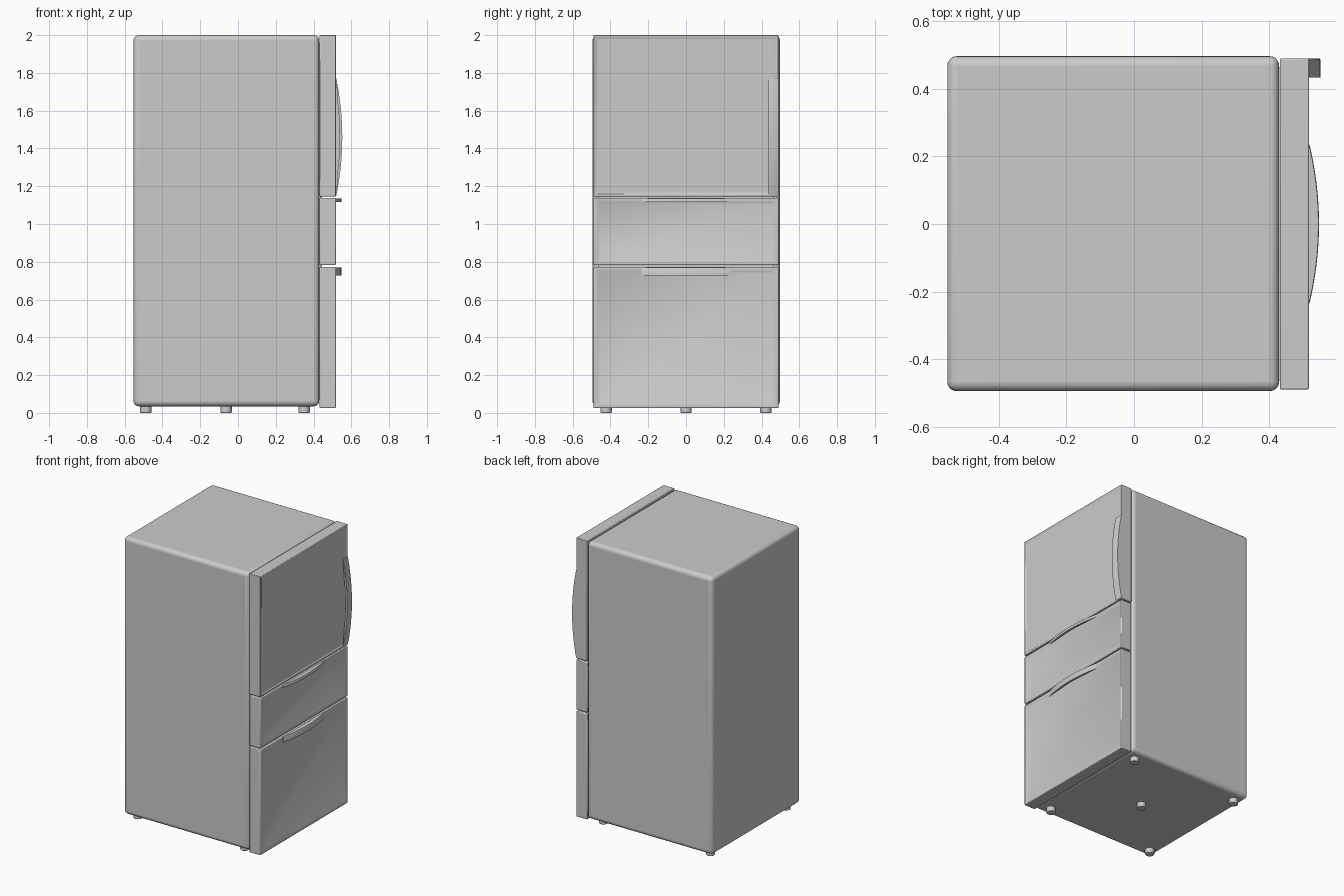
import bpy, bmesh, math

if "Cube" in bpy.data.objects:
    bpy.data.objects.remove(bpy.data.objects["Cube"])


def finish(ob, bevel=0.0, segments=3):
    """Optional rounded edges, then smooth shading."""
    if bevel:
        m = ob.modifiers.new("Rounded", 'BEVEL')
        m.width, m.segments, m.limit_method = bevel, segments, 'ANGLE'
    bpy.ops.object.select_all(action='DESELECT')
    ob.select_set(True)
    bpy.context.view_layer.objects.active = ob
    bpy.ops.object.shade_smooth_by_angle(angle=math.radians(35))
    return ob


def from_bmesh(name, bm):
    bmesh.ops.recalc_face_normals(bm, faces=bm.faces)
    me = bpy.data.meshes.new(name)
    bm.to_mesh(me)
    bm.free()
    ob = bpy.data.objects.new(name, me)
    bpy.context.collection.objects.link(ob)
    return ob


def box_bmesh(lo, hi):
    bm = bmesh.new()
    bmesh.ops.create_cube(bm, size=1)
    for v in bm.verts:
        v.co = [(a + b) / 2 + c * (b - a) for a, b, c in zip(lo, hi, v.co)]
    return bm


def door(name, z0, z1, rim, depth):
    """Slab whose +x face carries a shallow panel framed by a rim."""
    bm = box_bmesh((0.432, -0.49, z0), (0.518, 0.49, z1))
    front = max(bm.faces, key=lambda f: f.calc_center_median().x)
    bmesh.ops.inset_region(bm, faces=[front], thickness=rim)
    bmesh.ops.inset_region(bm, faces=[front], thickness=0.008, depth=-depth)
    return finish(from_bmesh(name, bm), 0.005, 2)


def handle(name, place, half, out, drop, n=28):
    """Crescent lip with a hooked edge; place(t, outward, down) gives a point."""
    bm = bmesh.new()
    rings = []
    for i in range(n + 1):
        t = -1 + 2 * i / n
        d = out * (1 - t * t) + 0.002
        lip = min(0.006, drop * 0.4)
        hook = max(d - 0.014, d * 0.4)
        prof = [(-0.008, 0), (d - 0.002, 0), (d, 0.003), (d, drop),
                (hook, drop), (hook, lip), (-0.008, lip)]
        rings.append([bm.verts.new(place(t * half, a, b)) for a, b in prof])
    for r, s in zip(rings, rings[1:]):
        for k in range(len(r)):
            j = (k + 1) % len(r)
            bm.faces.new((r[k], r[j], s[j], s[k]))
    bm.faces.new(rings[0])
    bm.faces.new(rings[-1])
    return finish(from_bmesh(name, bm))


# Cabinet
finish(from_bmesh("cabinet", box_bmesh((-0.553, -0.495, 0.035), (0.43, 0.497, 2.0))),
       0.028, 5)

# Door and two drawer fronts
door("upper_door", 1.146, 2.0, 0.016, 0.005)
door("middle_drawer", 0.782, 1.138, 0.028, 0.003)
door("lower_drawer", 0.025, 0.772, 0.028, 0.003)

# Dark-gap backing between door and cabinet
from_bmesh("door_seal", box_bmesh((0.42, -0.465, 0.07), (0.445, 0.465, 1.96)))

# Handles
handle("door_handle", lambda t, a, b: (0.518 + a, 0.49 - b, 1.46 + t), 0.31, 0.032, 0.056)
handle("middle_handle", lambda t, a, b: (0.518 + a, t, 1.136 - b), 0.235, 0.028, 0.02)
handle("lower_handle", lambda t, a, b: (0.518 + a, t, 0.77 - b), 0.235, 0.028, 0.042)

# Feet: four corners and the centre
for i, (x, y) in enumerate([(-0.488, -0.423), (-0.488, 0.423), (0.35, -0.423),
                            (0.35, 0.423), (-0.063, 0.0)]):
    bpy.ops.mesh.primitive_cylinder_add(vertices=24, radius=0.03, depth=0.045,
                                        location=(x, y, 0.0225))
    foot = bpy.context.object
    foot.name = f"foot_{i + 1}"
    finish(foot, 0.004, 2)
